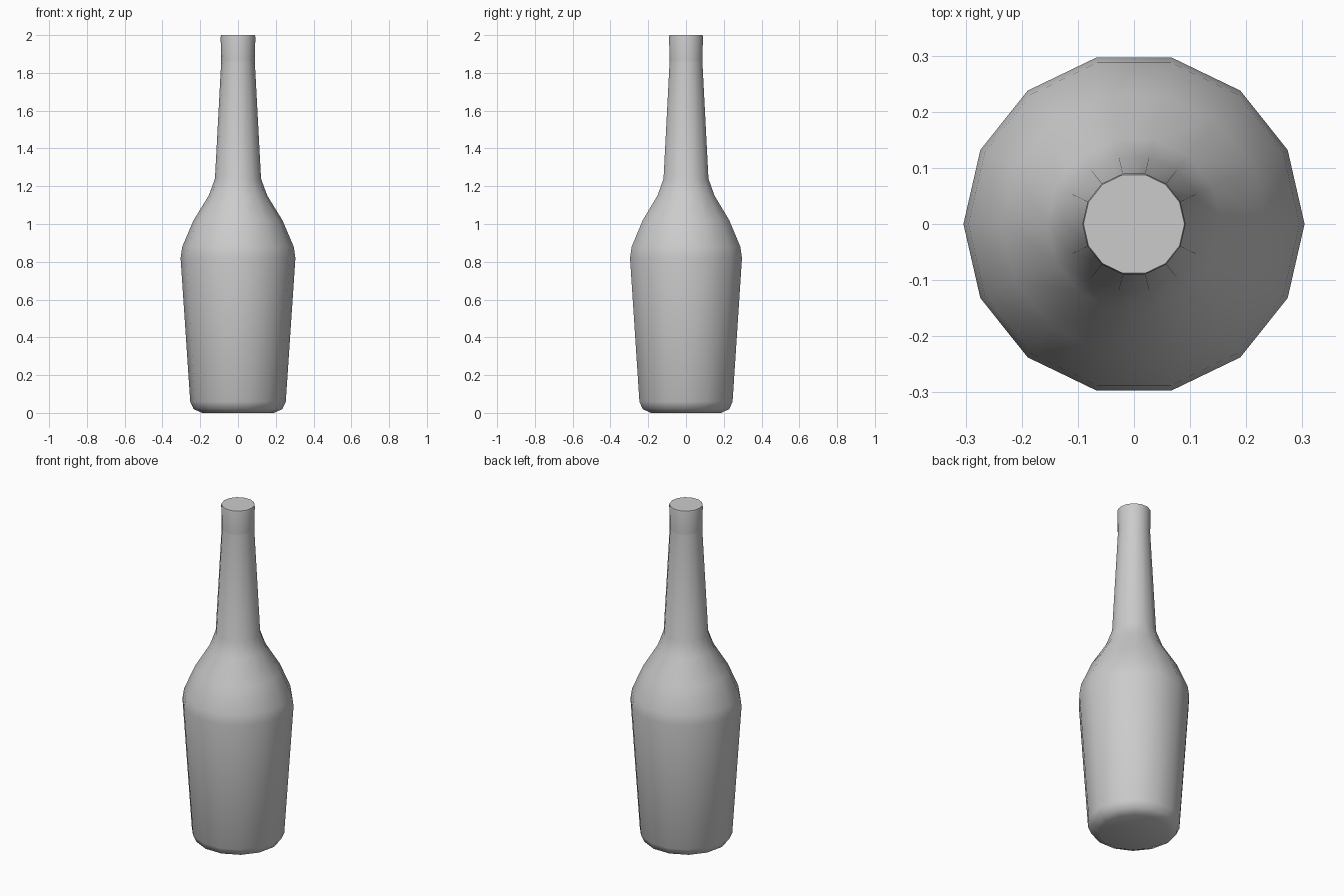
import bpy, bmesh, math

if "Cube" in bpy.data.objects:
    bpy.data.objects.remove(bpy.data.objects["Cube"])

SIDES = 14


def lathe(name, profile, cap_bottom=False, cap_top=False):
    """Spin a (radius, height) profile around z into a faceted shell."""
    bm = bmesh.new()
    rings = []
    for r, z in profile:
        rings.append([bm.verts.new((r * math.cos(2 * math.pi * i / SIDES),
                                    r * math.sin(2 * math.pi * i / SIDES), z))
                      for i in range(SIDES)])
    for a, b in zip(rings, rings[1:]):
        for i in range(SIDES):
            j = (i + 1) % SIDES
            bm.faces.new((a[i], a[j], b[j], b[i]))
    if cap_bottom:
        bm.faces.new(rings[0][::-1])
    if cap_top:
        bm.faces.new(rings[-1])
    mesh = bpy.data.meshes.new(name)
    bm.to_mesh(mesh)
    bm.free()
    obj = bpy.data.objects.new(name, mesh)
    bpy.context.collection.objects.link(obj)
    bpy.ops.object.select_all(action='DESELECT')
    obj.select_set(True)
    bpy.context.view_layer.objects.active = obj
    bpy.ops.object.shade_smooth_by_angle(angle=math.radians(50))
    return obj


# Tapered body, sloping shoulder and long neck
lathe("bottle_body", [
    (0.19, 0.0), (0.235, 0.02), (0.253, 0.06), (0.304, 0.82), (0.295, 0.88),
    (0.235, 1.02), (0.155, 1.15), (0.122, 1.24), (0.089, 1.86),
], cap_bottom=True)

# Straight collar closing the mouth
lathe("neck_collar", [(0.089, 1.86), (0.092, 1.99), (0.09, 2.0)], cap_top=True)
